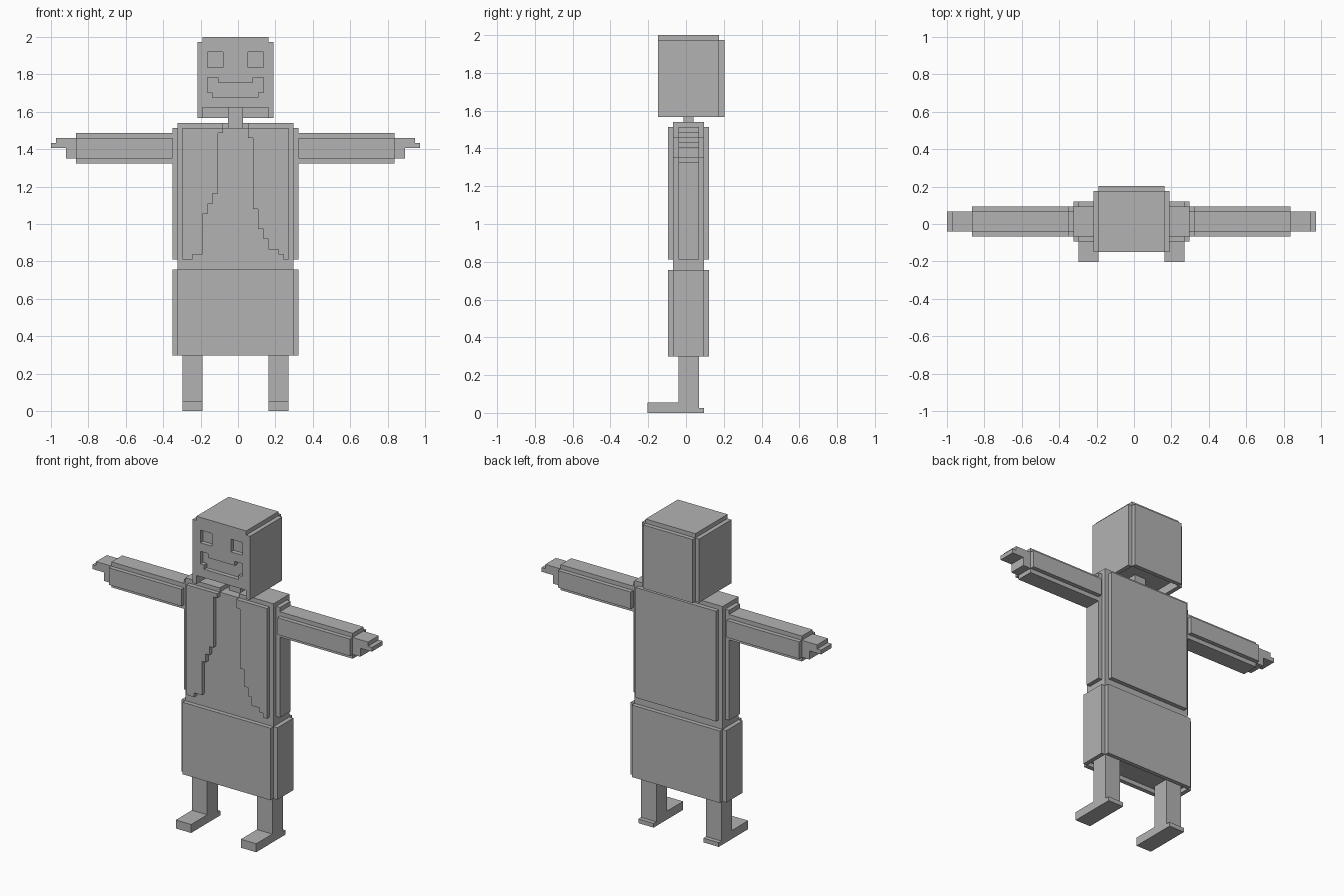
import bpy, bmesh, math
from itertools import product
from mathutils import Vector

cube = bpy.data.objects.get("Cube")
if cube:
    bpy.data.objects.remove(cube, do_unlink=True)

WIDTH, DEPTH = 74, 15          # block counts of the whole figure
UNIT = 2 / WIDTH

grey = bpy.data.materials.new("plain_grey")
grey.use_nodes = True
colour = (0.45, 0.45, 0.45, 1)
grey.diffuse_color = colour
grey.node_tree.nodes["Principled BSDF"].inputs["Base Color"].default_value = colour


def cells(boxes):
    """Blocks covered by boxes given as (x range, y range, z range)."""
    found = set()
    for xs, ys, zs in boxes:
        found |= set(product(range(*xs), range(*ys), range(*zs)))
    return found


def mirror(boxes):
    """The boxes together with their copies on the other side."""
    return boxes + [((WIDTH - 1 - b, WIDTH - 1 - a), ys, zs) for (a, b), ys, zs in boxes]


def block_part(name, add, cut=()):
    """Skin of the filled blocks, with flat areas merged."""
    solid = cells(add) - cells(cut)
    bm = bmesh.new()
    corners = {}

    def corner(p):
        if p not in corners:
            x, y, z = p
            corners[p] = bm.verts.new(Vector((x - WIDTH / 2, y - DEPTH / 2, z)) * UNIT)
        return corners[p]

    for cell in solid:
        for axis, side in product(range(3), (0, 1)):
            beside = list(cell)
            beside[axis] += 2 * side - 1
            if tuple(beside) in solid:
                continue
            u, v = (axis + 1) % 3, (axis + 2) % 3
            ring = []
            for du, dv in ((0, 0), (1, 0), (1, 1), (0, 1)):
                p = list(cell)
                p[axis] += side
                p[u] += du
                p[v] += dv
                ring.append(corner(tuple(p)))
            bm.faces.new(ring if side else ring[::-1])
    bmesh.ops.dissolve_limit(bm, angle_limit=math.radians(1),
                             verts=bm.verts[:], edges=bm.edges[:])
    mesh = bpy.data.meshes.new(name)
    bm.to_mesh(mesh)
    bm.free()
    mesh.materials.append(grey)
    obj = bpy.data.objects.new(name, mesh)
    bpy.context.collection.objects.link(obj)


# Head: core, lower hanging side and back plates, carved eyes and mouth
face = (2, 3)
block_part("head",
           [((30, 43), (2, 14), (60, 74)), ((30, 43), (14, 15), (58, 73))]
           + mirror([((29, 30), (2, 14), (58, 73))]),
           mirror([((31, 34), face, (68, 71)),
                   ((31, 32), face, (63, 66)),
                   ((32, 33), face, (62, 66))])
           + [((33, 40), face, (62, 65))])
block_part("neck", [((35, 38), (7, 9), (56, 60))])

# Trunk
block_part("body", [((25, 48), (5, 11), (12, 56))])

# Vest: back and side plates, shoulders, and two stepped front panels
vest = [((26, 47), (11, 12), (30, 56)), ((25, 48), (8, 11), (56, 57))]
vest += mirror([((24, 25), (6, 10), (30, 56))])
vest += [((25, 34), (5, 8), (56, 57)), ((39, 48), (5, 8), (56, 57))]
right_steps = [(28, 30), (30, 31), (31, 39), (32, 41), (33, 43), (34, 55)]
left_steps = [(46, 30), (45, 31), (43, 32), (42, 34), (41, 36), (40, 40), (39, 54)]
for edge, bottom in right_steps:
    vest.append(((26, edge), (4, 5), (bottom, 56)))
for edge, bottom in left_steps:
    vest.append(((edge, 47), (4, 5), (bottom, 56)))
block_part("vest", vest)

# Skirt: four plates around the trunk
block_part("skirt",
           [((25, 48), (4, 5), (11, 28)), ((25, 48), (11, 12), (11, 28))]
           + mirror([((24, 25), (5, 11), (11, 28))]))

# Limbs, built on the right and mirrored to the left
limbs = {
    "sleeve": [((5, 24), (5, 11), (50, 54)), ((5, 24), (6, 10), (49, 55))],
    "hand": [((0, 5), (6, 10), (52, 53)), ((1, 5), (6, 10), (52, 54)),
             ((3, 5), (6, 10), (50, 54))],
    "leg": [((26, 30), (6, 10), (2, 12))],
    "foot": [((26, 30), (0, 10), (0, 2)), ((26, 30), (10, 11), (0, 1))],
}
for name, boxes in limbs.items():
    block_part("right_" + name, boxes)
    block_part("left_" + name, mirror(boxes)[len(boxes):])
